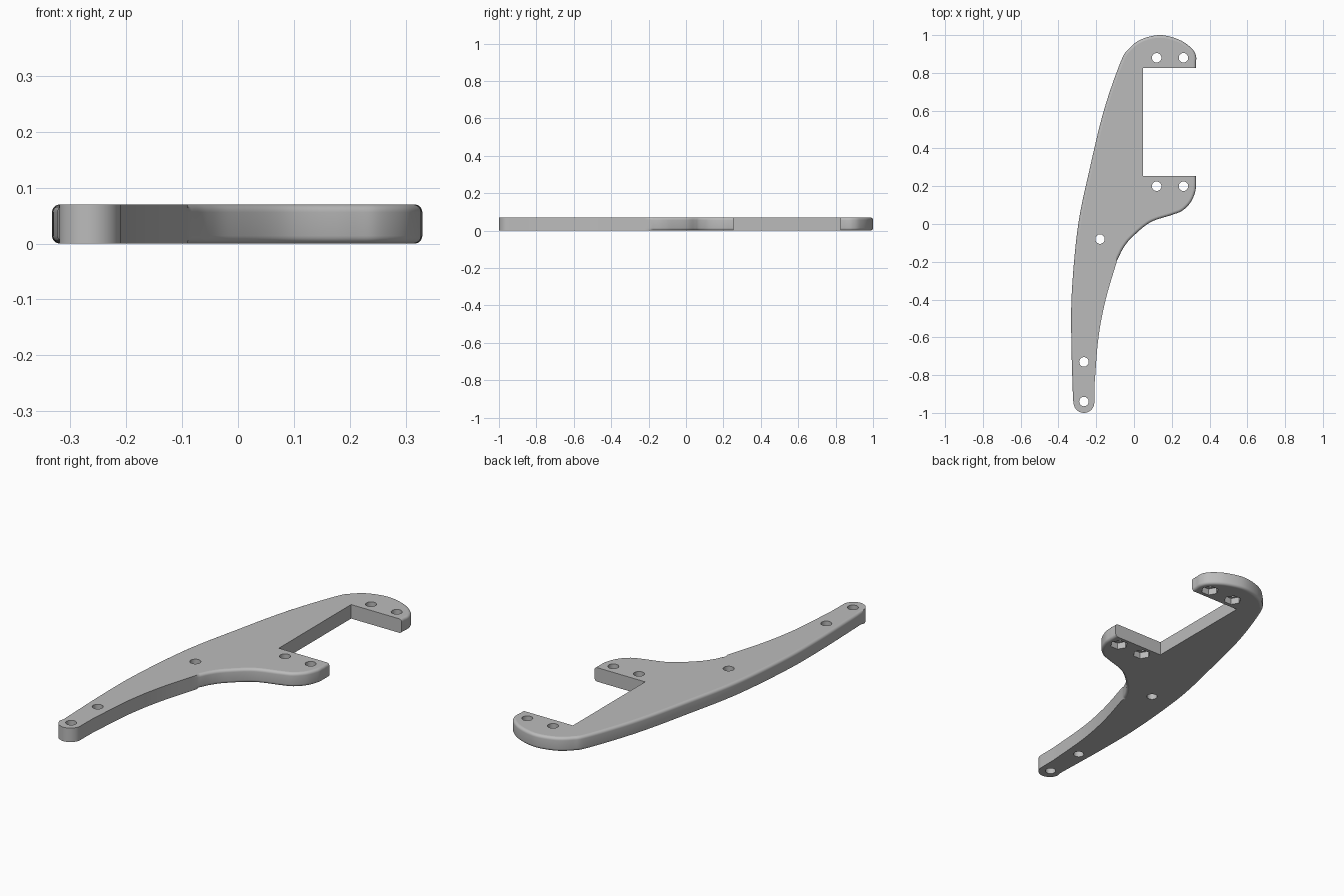
import bpy, bmesh, math
from mathutils import Matrix, Vector

default = bpy.data.objects.get("Cube")
if default:
    bpy.data.objects.remove(default)

THICK, FILLET, STEPS = 0.07, 0.014, 5


def spline(points, n=8):
    """Smooth curve through the given points."""
    p = [Vector(q) for q in points]
    p = [2 * p[0] - p[1]] + p + [2 * p[-1] - p[-2]]
    out = []
    for a, b, c, d in zip(p, p[1:], p[2:], p[3:]):
        for i in range(n):
            t = i / n
            out.append(0.5 * (2 * b + (c - a) * t + (2 * a - 5 * b + 4 * c - d) * t ** 2
                              + (3 * b - a - 3 * c + d) * t ** 3))
    return out + [p[-2]]


def with_inward(curve, rounded):
    """Pair each outline point with the direction its rounded edge pulls in."""
    pairs = []
    for i, q in enumerate(curve):
        t = (curve[min(i + 1, len(curve) - 1)] - curve[max(i - 1, 0)]).normalized()
        pairs.append((q, Vector((-t.y, t.x)) if rounded else Vector((0, 0))))
    return pairs


# Outline, counter-clockwise from the upper jaw
back_edge = spline([(0.328, 0.825), (0.328, 0.85), (0.328, 0.89), (0.305, 0.93),
                    (0.24, 0.975), (0.14, 1.0), (0.04, 0.978), (-0.025, 0.93),
                    (-0.07, 0.86), (-0.16, 0.6), (-0.235, 0.29), (-0.295, 0.0),
                    (-0.328, -0.34), (-0.332, -0.6), (-0.323, -0.93)])
tail_end = [Vector((-0.265 + 0.055 * math.cos(a), -0.945 + 0.055 * math.sin(a)))
            for a in (math.pi * (1 + i / 20) for i in range(21))]
tail_front = spline([(-0.209, -0.85), (-0.188, -0.6), (-0.15, -0.4), (-0.09, -0.195)])
bay_edge = spline([(-0.086, -0.185), (-0.055, -0.125), (-0.01, -0.07), (0.085, 0.008),
                   (0.2, 0.048), (0.255, 0.07), (0.3, 0.115), (0.324, 0.17),
                   (0.328, 0.21), (0.328, 0.235), (0.328, 0.254)])
notch = [Vector((0.048, 0.254)), Vector((0.048, 0.825))]
outline = (with_inward(back_edge, True) + with_inward(tail_end, False)
           + with_inward(tail_front, False) + with_inward(bay_edge, True)
           + with_inward(notch, False))

# Plate: stacked rings with quarter-round edges at the bottom and top
levels = []
for i in range(STEPS + 1):
    a = math.pi / 2 * i / STEPS
    levels.append((FILLET * (1 - math.cos(a)), FILLET * (1 - math.sin(a))))
levels += [(THICK - z, inset) for z, inset in reversed(levels)]

bm = bmesh.new()
rings = [[bm.verts.new((*(q + d * inset), z)) for q, d in outline] for z, inset in levels]
for low, high in zip(rings, rings[1:]):
    for i in range(len(low)):
        j = (i + 1) % len(low)
        bm.faces.new((low[i], low[j], high[j], high[i]))
bm.faces.new(rings[0][::-1])
bm.faces.new(rings[-1])
bmesh.ops.recalc_face_normals(bm, faces=bm.faces)


def add_object(name, bm):
    mesh = bpy.data.meshes.new(name)
    bm.to_mesh(mesh)
    bm.free()
    obj = bpy.data.objects.new(name, mesh)
    bpy.context.collection.objects.link(obj)
    return obj


def make_cutter(name, centres, radius, sides, bottom, top):
    """Prisms joined in one object for cutting holes."""
    bm = bmesh.new()
    for x, y in centres:
        place = (Matrix.Translation((x, y, (top + bottom) / 2))
                 @ Matrix.Rotation(math.pi / 2, 4, "Z"))
        bmesh.ops.create_cone(bm, cap_ends=True, segments=sides, radius1=radius,
                              radius2=radius, depth=top - bottom, matrix=place)
    obj = add_object(name, bm)
    obj.hide_render = True
    return obj


plate = add_object("bracket_plate", bm)

# Bolt holes, with hexagonal nut pockets below the jaws
jaw_holes = [(x, y) for x in (0.12, 0.262) for y in (0.2, 0.88)]
arm_holes = [(-0.18, -0.08), (-0.265, -0.73), (-0.265, -0.94)]
cutters = [make_cutter("bolt_hole_cutter", jaw_holes + arm_holes, 0.025, 32, -0.1, 0.2),
           make_cutter("nut_pocket_cutter", jaw_holes, 0.042, 6, -0.1, 0.033)]

bpy.context.view_layer.objects.active = plate
plate.select_set(True)
for cutter in cutters:
    mod = plate.modifiers.new(cutter.name, "BOOLEAN")
    mod.operation, mod.solver, mod.object = "DIFFERENCE", "EXACT", cutter
    bpy.ops.object.modifier_apply(modifier=mod.name)
    bpy.data.objects.remove(cutter)

# Smooth edges, flat top and bottom
bpy.ops.object.shade_smooth_by_angle(angle=math.radians(30))
for face in plate.data.polygons:
    if abs(face.normal.z) > 0.999:
        face.use_smooth = False

grey = bpy.data.materials.new("plain grey")
grey.use_nodes = True
colour = (0.5, 0.5, 0.5, 1)
grey.diffuse_color = colour
grey.node_tree.nodes["Principled BSDF"].inputs["Base Color"].default_value = colour
plate.data.materials.clear()
plate.data.materials.append(grey)
